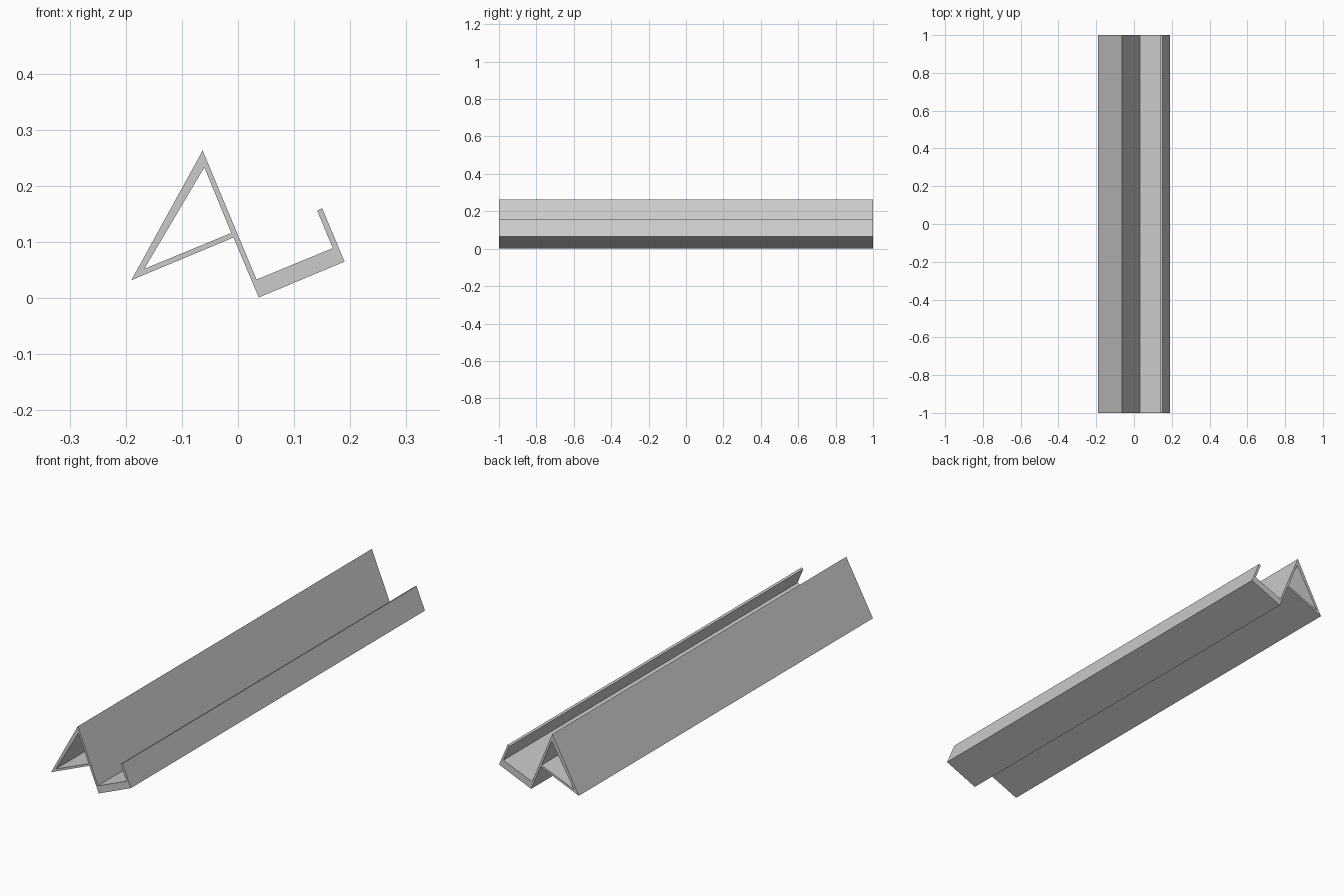
import bpy
import bmesh

cube = bpy.data.objects.get("Cube")
if cube:
    bpy.data.objects.remove(cube, do_unlink=True)

HALF_LENGTH = 1.0

# Cross-section in x, z: outer outline and the hollow triangular channel
outline = [(-0.063, 0.263), (-0.19, 0.032), (-0.008, 0.108), (0.037, 0.001),
           (0.19, 0.065), (0.15, 0.16), (0.141, 0.156), (0.169, 0.089),
           (0.033, 0.033)]
hollow = [(-0.06, 0.233), (-0.167, 0.052), (-0.012, 0.116)]

# Plain grey material
grey = bpy.data.materials.new("plain_grey")
grey.use_nodes = True
colour = (0.6, 0.6, 0.6, 1)
grey.diffuse_color = colour
for node in grey.node_tree.nodes:
    if node.type == 'BSDF_PRINCIPLED':
        node.inputs["Base Color"].default_value = colour

# Fill the section with its hole, then extrude it along y
bm = bmesh.new()
edges = []
for loop in (outline, hollow):
    verts = [bm.verts.new((x, -HALF_LENGTH, z)) for x, z in loop]
    edges += [bm.edges.new((v, verts[i - 1])) for i, v in enumerate(verts)]
bmesh.ops.triangle_fill(bm, edges=edges, use_beauty=True, normal=(0, -1, 0))
bmesh.ops.dissolve_degenerate(bm, dist=1e-5, edges=bm.edges[:])
result = bmesh.ops.extrude_face_region(bm, geom=bm.faces[:], use_keep_orig=True)
far = [g for g in result["geom"] if isinstance(g, bmesh.types.BMVert)]
bmesh.ops.translate(bm, verts=far, vec=(0, 2 * HALF_LENGTH, 0))
bmesh.ops.recalc_face_normals(bm, faces=bm.faces[:])

mesh = bpy.data.meshes.new("channel_rail")
bm.to_mesh(mesh)
bm.free()
mesh.materials.append(grey)
rail = bpy.data.objects.new("channel_rail", mesh)
bpy.context.collection.objects.link(rail)
